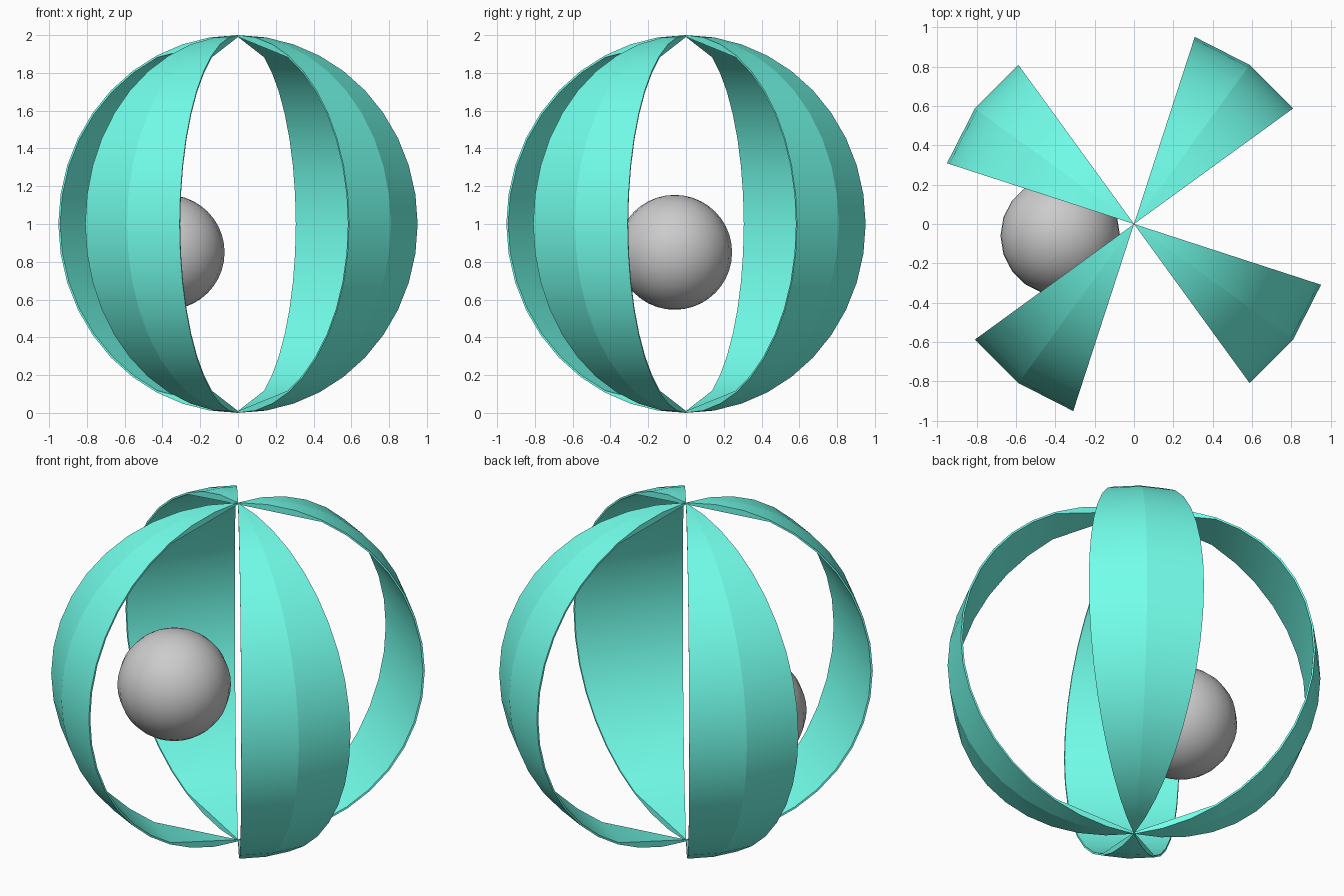
import bpy, bmesh, math

if "Cube" in bpy.data.objects:
    bpy.data.objects.remove(bpy.data.objects["Cube"])

RINGS, THICK, SKIP = 20, 0.01, 3

# Shell material
teal = bpy.data.materials.new("teal")
teal.diffuse_color = (0.17, 1.0, 0.83, 1)
teal.use_nodes = True
teal.node_tree.nodes["Principled BSDF"].inputs["Base Color"].default_value = teal.diffuse_color


def point(radius, ring, degrees):
    p, a = math.pi * ring / RINGS, math.radians(degrees)
    return (radius * math.sin(p) * math.cos(a), radius * math.sin(p) * math.sin(a),
            1 + radius * math.cos(p))


# Gore: two facets wide outside, flat across inside, both meeting at the poles
def gore(name, start):
    bm = bmesh.new()
    top, bottom = bm.verts.new((0, 0, 2)), bm.verts.new((0, 0, 0))
    in_top, in_bottom = bm.verts.new((0, 0, 2 - THICK)), bm.verts.new((0, 0, THICK))
    outer = [[top] + [bm.verts.new(point(1, r, start + 18 * k)) for r in range(1, RINGS)] + [bottom]
             for k in range(3)]
    inner = [[in_top] + [bm.verts.new(point(1 - THICK, r, start + 36 * k))
                         for r in range(SKIP, RINGS - SKIP + 1)] + [in_bottom] for k in range(2)]

    def strip(left, right):
        for i in range(len(left) - 1):
            loop = list(dict.fromkeys((left[i], left[i + 1], right[i + 1], right[i])))
            bm.faces.new(loop).smooth = True

    strip(outer[0], outer[1])
    strip(outer[1], outer[2])
    strip(inner[1], inner[0])
    # Edge rims, with a plain web where the inside runs straight to the pole
    for out, inn in ((outer[0], inner[0]), (outer[2], inner[1])):
        bm.faces.new(out[:SKIP + 1] + [inn[1], inn[0]])
        bm.faces.new(out[-SKIP - 1:] + [inn[-1], inn[-2]])
        strip(out[SKIP:-SKIP], inn[1:-1])
    bmesh.ops.recalc_face_normals(bm, faces=bm.faces)
    # Crisp long edges, smooth from pole to pole
    for line in outer + inner:
        for a, b in zip(line, line[1:]):
            bm.edges.get((a, b)).smooth = False
    mesh = bpy.data.meshes.new(name)
    bm.to_mesh(mesh)
    bm.free()
    mesh.materials.append(teal)
    bpy.context.collection.objects.link(bpy.data.objects.new(name, mesh))


for n, start in enumerate((36, 126, 216, 306)):
    gore(f"shell_panel_{n + 1}", start)

# Inner ball
bpy.ops.mesh.primitive_uv_sphere_add(segments=20, ring_count=20, radius=0.304,
                                     location=(-0.375, -0.06, 0.85))
ball = bpy.context.object
ball.name = "inner_ball"
bpy.ops.object.shade_smooth()
